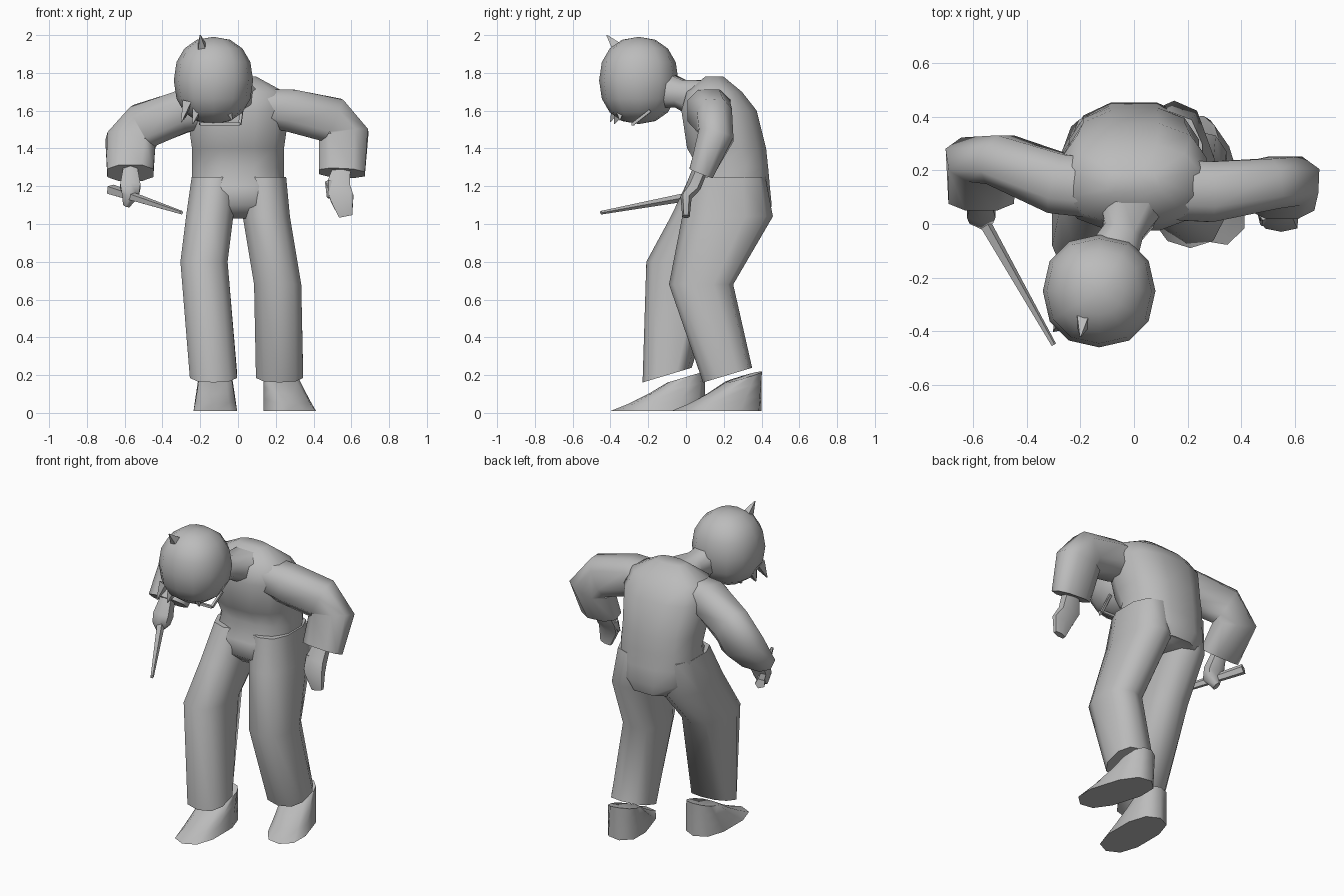
import bpy, bmesh, math
from mathutils import Vector, Matrix

if "Cube" in bpy.data.objects:
    bpy.data.objects.remove(bpy.data.objects["Cube"], do_unlink=True)

shade = (0.5, 0.5, 0.5, 1)
grey = bpy.data.materials.new("plain_grey")
grey.use_nodes = True
grey.diffuse_color = shade
grey.node_tree.nodes["Principled BSDF"].inputs["Base Color"].default_value = shade

UP = Vector((0, 0, 1))
BACK = Vector((0, 1, 0))


def finish(name, bm):
    """Turn a bmesh into a smooth-shaded grey object."""
    bmesh.ops.recalc_face_normals(bm, faces=bm.faces)
    mesh = bpy.data.meshes.new(name)
    bm.to_mesh(mesh)
    bm.free()
    mesh.materials.append(grey)
    part = bpy.data.objects.new(name, mesh)
    bpy.context.collection.objects.link(part)
    bpy.ops.object.select_all(action='DESELECT')
    bpy.context.view_layer.objects.active = part
    part.select_set(True)
    bpy.ops.object.shade_smooth_by_angle(angle=math.radians(60))


def soften(value, power):
    return math.copysign(abs(value) ** power, value)


def oval(centre, side, depth, sides):
    """Rounded-box loop spanned by two half-axis vectors."""
    loop = []
    for i in range(sides):
        turn = math.tau * (i + 0.5) / sides
        loop.append(centre + side * soften(math.cos(turn), 0.8) + depth * soften(math.sin(turn), 0.8))
    return loop


def skin(name, loops):
    """Bridge the loops in order and cap both ends."""
    bm = bmesh.new()
    rows = [[bm.verts.new(point) for point in loop] for loop in loops]
    for lower, upper in zip(rows, rows[1:]):
        for i in range(len(lower)):
            bm.faces.new((lower[i - 1], lower[i], upper[i], upper[i - 1]))
    bm.faces.new(rows[0])
    bm.faces.new(rows[-1])
    finish(name, bm)


def tube(name, path, sizes, sides=8, up=BACK):
    """Sweep an oval along a path; sizes hold its (side, depth) radii."""
    points = [Vector(point) for point in path]
    loops = []
    for i, (side_radius, depth_radius) in enumerate(sizes):
        tangent = points[min(i + 1, len(points) - 1)] - points[max(i - 1, 0)]
        side = tangent.cross(up).normalized()
        depth = side.cross(tangent).normalized()
        loops.append(oval(points[i], side * side_radius, depth * depth_radius, sides))
    skin(name, loops)


def leg(name, joints, depths):
    """Trouser leg of even width, its hem raised at the back."""
    loops = []
    for joint, depth in zip(joints, depths):
        hem = 0.3 * UP if joint is joints[-1] else 0 * UP
        loops.append(oval(Vector(joint), Vector((0.13, 0, 0)), depth * (BACK + hem), 10))
    skin(name, loops)


def shoe(name, heel, yaw):
    """Wedge shoe: each layer is shorter and steeper than the one below."""
    turn = Matrix.Rotation(yaw, 3, 'Z')
    loops = []
    for layer in range(4):
        half = 0.25 - 0.05 * layer
        centre = Vector(heel) + turn @ (-half * BACK) + UP * (0.01 + 0.06 * layer)
        depth = turn @ (BACK + 0.1 * layer * UP) * half
        width = turn @ Vector((0.12 - 0.01 * layer, 0, 0))
        loops.append(oval(centre, width, depth, 10))
    skin(name, loops)


# Hunched torso: height, half width, front, back
torso = [(1.03, 0.18, 0.08, 0.44), (1.1, 0.25, 0, 0.46), (1.2, 0.25, 0, 0.45),
         (1.3, 0.25, 0.06, 0.44), (1.4, 0.25, 0, 0.43), (1.6, 0.28, -0.03, 0.38),
         (1.7, 0.25, 0, 0.3), (1.78, 0.1, 0.1, 0.2)]
skin("torso", [oval(Vector((0, (front + back) / 2, height)), Vector((width, 0, 0)),
                    BACK * (back - front) / 2, 12)
               for height, width, front, back in torso])

# Trouser legs, the right one striding forward
leg("left_leg", [(0.13, 0.22, 1.25), (0.15, 0.22, 1.04), (0.21, 0.08, 0.68), (0.22, 0.22, 0.2)],
    [0.2, 0.24, 0.17, 0.13])
leg("right_leg", [(-0.12, 0.22, 1.25), (-0.15, 0.16, 1.04), (-0.18, 0, 0.8), (-0.13, -0.1, 0.2)],
    [0.2, 0.24, 0.21, 0.13])

# Shoes
shoe("left_shoe", (0.2, 0.4, 0), 0.3)
shoe("right_shoe", (-0.12, 0.1, 0), 0)

# Sleeves with wide flat cuffs
sleeve = [(0.1, 0.12), (0.12, 0.12), (0.13, 0.1), (0.14, 0.1), (0.13, 0.07)]
tube("left_sleeve", [(0.1, 0.13, 1.62), (0.28, 0.12, 1.6), (0.5, 0.15, 1.55),
                     (0.56, 0.16, 1.47), (0.55, 0.08, 1.27)], sleeve)
tube("right_sleeve", [(-0.1, 0.13, 1.62), (-0.28, 0.15, 1.6), (-0.5, 0.24, 1.52),
                      (-0.57, 0.24, 1.43), (-0.57, 0.1, 1.27)], sleeve)

# Open left hand with a thumb, right hand closed
palm = [(0.05, 0.04), (0.07, 0.04), (0.07, 0.03), (0.04, 0.02)]
tube("left_hand", [(0.55, 0.08, 1.3), (0.53, 0.04, 1.2), (0.55, 0, 1.14), (0.57, 0, 1.04)], palm, 6)
tube("left_thumb", [(0.49, 0.04, 1.22), (0.48, 0, 1.14)], [(0.03, 0.03), (0.01, 0.01)], 5)
fist = [(0.04, 0.04), (0.06, 0.05), (0.05, 0.05), (0.02, 0.03)]
tube("right_hand", [(-0.57, 0.1, 1.3), (-0.57, 0.05, 1.2), (-0.57, 0.03, 1.15), (-0.59, 0.05, 1.1)], fist, 6)

# Tapered stick
tube("stick", [(-0.67, 0.2, 1.18), (-0.3, -0.45, 1.06)], [(0.03, 0.03), (0.01, 0.01)], 5, UP)

# Neck and bowed head
tube("neck", [(-0.1, -0.16, 1.72), (-0.04, -0.03, 1.69), (0, 0.12, 1.65)],
     [(0.11, 0.11), (0.08, 0.08), (0.16, 0.12)], up=UP)
skull = bmesh.new()
bmesh.ops.create_uvsphere(skull, u_segments=12, v_segments=8, radius=1)
for vert in skull.verts:
    x, y, z = (soften(value, 0.9) for value in vert.co)
    vert.co = Vector((-0.13, -0.25, 1.76)) + 0.21 * Vector((x, y, 1.1 * z))
finish("head", skull)

# Hair tuft and pointed fringe locks, each from root to tip
locks = {"hair_tuft": ((-0.19, -0.36, 1.93), (-0.2, -0.42, 2)),
         "outer_lock": ((-0.27, -0.36, 1.64), (-0.3, -0.4, 1.54)),
         "middle_lock": ((-0.22, -0.35, 1.6), (-0.24, -0.38, 1.53)),
         "rear_lock": ((-0.27, -0.28, 1.62), (-0.29, -0.3, 1.55)),
         "inner_lock": ((-0.06, -0.35, 1.62), (-0.03, -0.35, 1.55))}
for name, path in locks.items():
    tube(name, path, [(0.04, 0.03), (0.003, 0.003)], 4, Vector((1, 0, 0)))

# Spectacle frame under the face
frame = [(-0.2, -0.19, 1.6), (-0.2, -0.28, 1.53), (0.01, -0.28, 1.53), (0.02, -0.19, 1.6)]
for name, start, end in zip(("right_arm", "rim", "left_arm"), frame, frame[1:]):
    tube("spectacle_" + name, [start, end], [(0.01, 0.01)] * 2, 4, UP)
